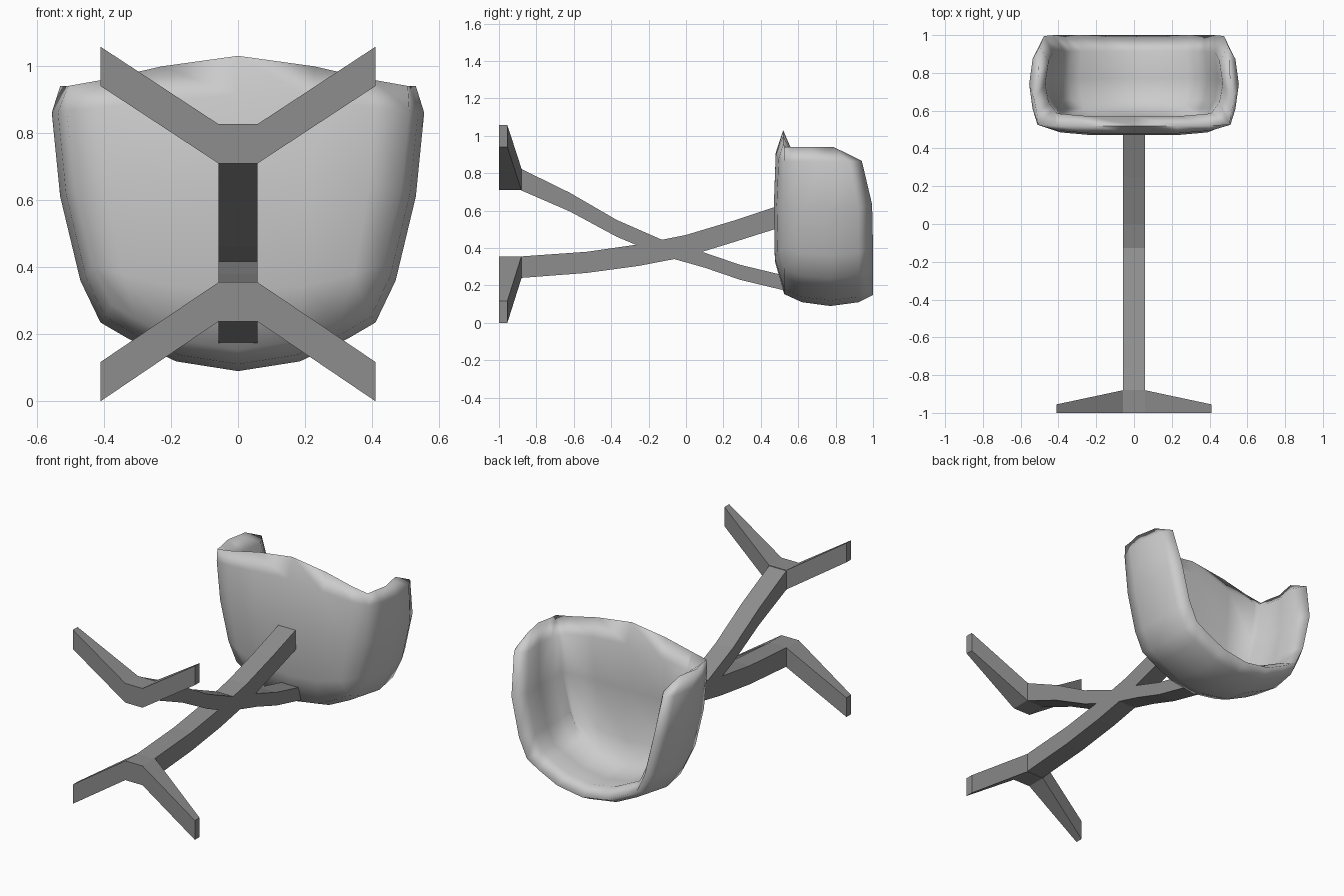
import bpy, bmesh, math
from mathutils import Vector

if "Cube" in bpy.data.objects:
    bpy.data.objects.remove(bpy.data.objects["Cube"])

dark = bpy.data.materials.new("dark_grey")
dark.diffuse_color = (.27, .27, .27, 1)
dark.use_nodes = True
dark.node_tree.nodes["Principled BSDF"].inputs["Base Color"].default_value = dark.diffuse_color

def make_object(name, bm, smooth=False):
    bmesh.ops.recalc_face_normals(bm, faces=bm.faces)
    me = bpy.data.meshes.new(name)
    bm.to_mesh(me)
    bm.free()
    ob = bpy.data.objects.new(name, me)
    bpy.context.collection.objects.link(ob)
    if smooth:
        me.polygons.foreach_set("use_smooth", [True] * len(me.polygons))
        me.set_sharp_from_angle(angle=math.radians(130))
    else:
        me.materials.append(dark)
    return ob

def loft(name, sections):
    """Flat-faced closed loft through four-point sections."""
    bm = bmesh.new()
    rings = [[bm.verts.new(p) for p in s] for s in sections]
    for a, b in zip(rings, rings[1:]):
        for i in range(4):
            j = (i + 1) % 4
            bm.faces.new((a[i], a[j], b[j], b[i]))
    bm.faces.new(rings[0])
    bm.faces.new(rings[-1])
    return make_object(name, bm)

# Seat shell: rows run from the front lip down to the backrest
ROW_X = [.53, .555, .53, .47, .41]
ROW_Z = [.94, .86, .61, .36, .235]
ROW_BOW = [.097, .05, 0, -.08, -.145]
ROW_Y = [.52, .48, .47, .475, .525]
RIM_Y = [.79, .94, .995, 1, 1]
COL_X = [0, .45, .8, 1]
BOW_TOP = [1, .65, .2, 0]
BOW_LOW = [1, .8, .33, 0]
COL_Y = [0, 0, .015, .05]
LEVELS = [(0, .92, .925), (.2, .967, .976), (.52, 1, 1), (.84, .967, .976), (1, .9, .93)]
BASE_Y, THICK = .525, .085

def shell_point(k, c, level):
    f, sx, sz = LEVELS[level]
    a = abs(c)
    if k == 0:
        sx = max(sx, .955)
    x = math.copysign(COL_X[a], c) * ROW_X[k] * sx
    bow = (BOW_TOP if k < 2 else BOW_LOW)[a]
    z = .94 - (.94 - ROW_Z[k] - ROW_BOW[k] * bow) * sz
    if level == 0:
        edge = a == 3 or k == 4
        y = BASE_Y if edge else ROW_Y[k] + (0 if k == 0 else COL_Y[a])
    else:
        y = BASE_Y + f * (RIM_Y[k] - BASE_Y)
    return x, y, z

bm = bmesh.new()
cols = range(-3, 4)
grid = {(k, c): bm.verts.new(shell_point(k, c, 0)) for k in range(5) for c in cols}
for k in range(4):
    for c in range(-3, 3):
        bm.faces.new((grid[k, c], grid[k, c + 1], grid[k + 1, c + 1], grid[k + 1, c]))

# Side and back walls rise from the U-shaped border of the seat
path = [(k, -3) for k in range(4)] + [(4, c) for c in cols] + [(k, 3) for k in (3, 2, 1, 0)]
rings = [[grid[p] for p in path]]
for level in range(1, len(LEVELS)):
    ring = [bm.verts.new(shell_point(k, c, level)) for k, c in path]
    prev = rings[-1]
    for i in range(len(path) - 1):
        bm.faces.new((prev[i], prev[i + 1], ring[i + 1], ring[i]))
    rings.append(ring)

# Inner skin: pushed inward by the wall thickness, meeting the outer skin at the rim
shift = {v: Vector((0, .09, 0)) for v in grid.values()}
for level, ring in enumerate(rings):
    for i in range(1, len(path) - 1):
        t = ring[i + 1].co - ring[i - 1].co
        d = Vector((-t.z, 0, t.x)).normalized() * THICK
        if path[i][0] == 1:
            d = Vector((math.copysign(THICK, d.x), 0, 0))
        d.y = (.085, .035, 0, -.01, 0)[level]
        shift[ring[i]] = d
outer_faces = list(bm.faces)
inner = {v: v if v.is_boundary else bm.verts.new(v.co + shift[v]) for v in list(bm.verts)}
for f in outer_faces:
    bm.faces.new([inner[v] for v in reversed(f.verts)])
make_object("seat_shell", bm, smooth=True)

# Crossing leg beams: (y, lower z, upper z) along the side view
W = .058
BEAMS = {
    "rear_leg": [(-.885, .71, .825), (-.62, .595, .695), (-.37, .46, .55), (-.13, .36, .445),
                 (.1, .295, .375), (.29, .23, .31), (.54, .17, .25)],
    "front_leg": [(-.885, .24, .355), (-.53, .267, .38), (-.25, .305, .42), (0, .353, .47),
                  (.25, .43, .545), (.52, .515, .635)],
}
for name, pts in BEAMS.items():
    loft(name, [[(-W, y, a), (W, y, a), (W, y, b), (-W, y, b)] for y, a, b in pts])

# V-shaped feet at the leg ends
def foot(name, mid, tip):
    secs = []
    for x, y, z in ((-.41, -.955, tip), (-W, -.88, mid), (W, -.88, mid), (.41, -.955, tip)):
        secs.append([(x, -1, z), (x, y, z), (x, y, z + .117), (x, -1, z + .117)])
    loft(name, secs)

foot("rear_foot", .709, .94)
foot("front_foot", .238, 0)
